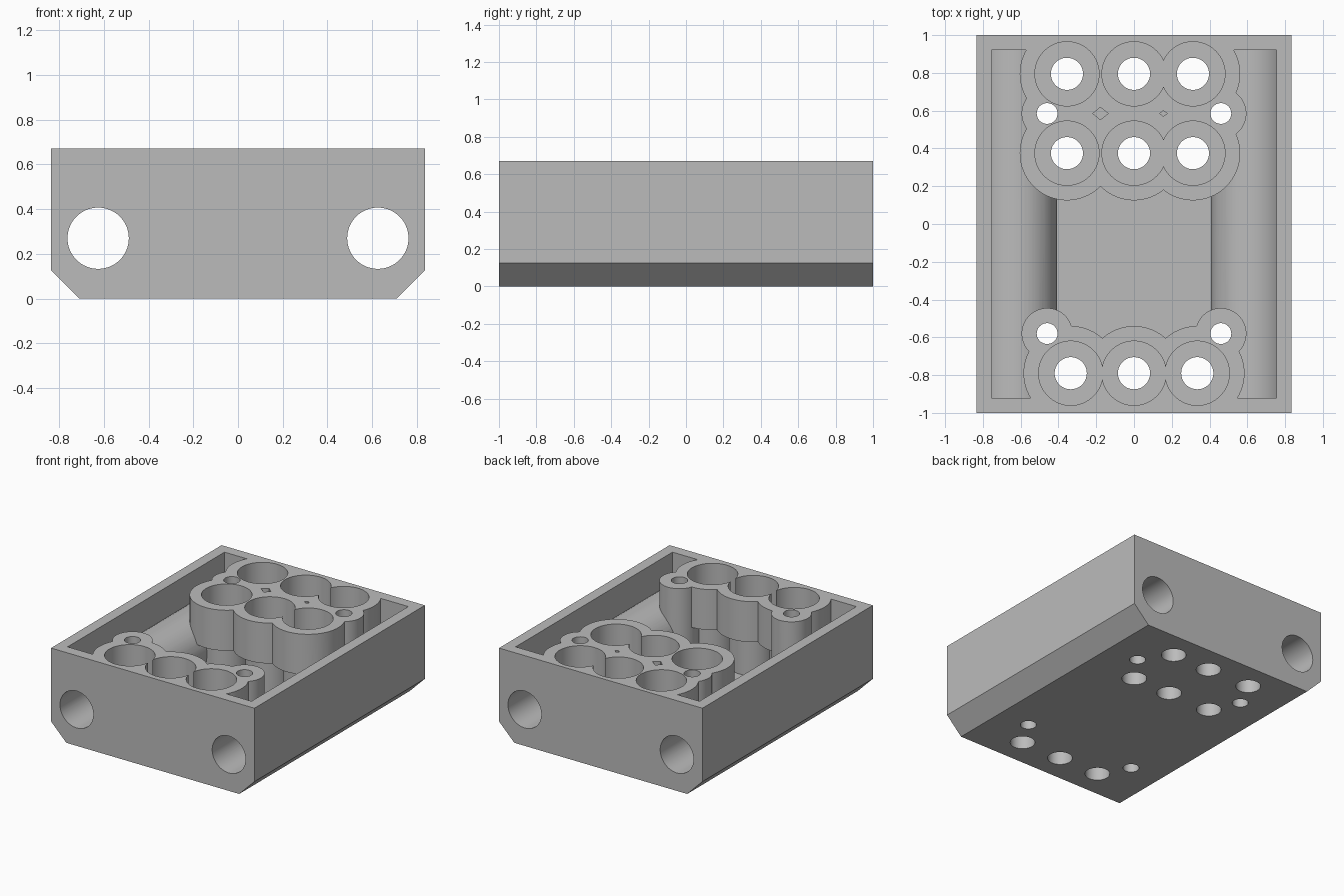
import bpy, bmesh, math
from mathutils import Matrix

old = bpy.data.objects.get("Cube")
if old:
    bpy.data.objects.remove(old, do_unlink=True)

WIDTH, HEIGHT, WALL, CHAMFER = 0.835, 0.67, 0.08, 0.125
ROD_X, ROD_Z, ROD_R = 0.625, 0.27, 0.137
BORE_R, HOLE_R, SCREW_R = 0.17, 0.085, 0.055
BOSS_Z = 0.37
ABOVE, BELOW = 1.0, -0.1

grey = bpy.data.materials.new("plain grey")
grey.use_nodes = True
grey.diffuse_color = (0.5, 0.5, 0.5, 1)
grey.node_tree.nodes["Principled BSDF"].inputs["Base Color"].default_value = (0.5, 0.5, 0.5, 1)


def make(name, bm):
    bmesh.ops.recalc_face_normals(bm, faces=bm.faces)
    mesh = bpy.data.meshes.new(name)
    bm.to_mesh(mesh)
    bm.free()
    mesh.materials.append(grey)
    obj = bpy.data.objects.new(name, mesh)
    bpy.context.collection.objects.link(obj)
    return obj


def prism(name, profile, y):
    """Extrude an x-z profile from -y to y."""
    bm = bmesh.new()
    face = bm.faces.new([bm.verts.new((x, -y, z)) for x, z in profile])
    ext = bmesh.ops.extrude_face_region(bm, geom=[face])
    verts = [v for v in ext["geom"] if isinstance(v, bmesh.types.BMVert)]
    bmesh.ops.translate(bm, verts=verts, vec=(0, 2 * y, 0))
    return make(name, bm)


def block(name, x0, x1, z0, z1, y):
    return prism(name, [(x0, z0), (x1, z0), (x1, z1), (x0, z1)], y)


def cylinder(name, r, depth, matrix):
    bm = bmesh.new()
    bmesh.ops.create_cone(bm, cap_ends=True, segments=64, radius1=r, radius2=r,
                          depth=depth, matrix=matrix)
    return make(name, bm)


def post(name, x, y, r, z0, z1):
    return cylinder(name, r, z1 - z0, Matrix.Translation((x, y, (z0 + z1) / 2)))


def rod(name, x, r):
    turn = Matrix.Rotation(math.pi / 2, 4, 'X')
    return cylinder(name, r, 2.4, Matrix.Translation((x, 0, ROD_Z)) @ turn)


def cut(target, cutter):
    cutter.hide_render = True
    mod = target.modifiers.new("cut", 'BOOLEAN')
    mod.operation, mod.solver, mod.object = 'DIFFERENCE', 'EXACT', cutter
    bpy.context.view_layer.objects.active = target
    bpy.ops.object.modifier_apply(modifier=mod.name)
    bpy.data.objects.remove(cutter, do_unlink=True)


# Positions of the large counterbored sockets and the small screw holes
sockets = [(x, y) for y in (0.795, 0.375) for x in (-0.355, 0, 0.312)]
sockets += [(x, -0.79) for x in (-0.335, 0, 0.335)]
screws = [(x, y) for x in (-0.46, 0.46) for y in (0.585, -0.58)]

# Outer body with chamfered lower edges
housing = prism("housing", [
    (-WIDTH + CHAMFER, 0), (WIDTH - CHAMFER, 0), (WIDTH, CHAMFER),
    (WIDTH, HEIGHT), (-WIDTH, HEIGHT), (-WIDTH, CHAMFER)], 1.0)

# Open cavity, less the tubes and bosses that stay solid inside it
cavity = block("cavity", -WIDTH + WALL, WIDTH - WALL, WALL, 0.8, 1 - WALL)
for side in (-1, 1):
    cut(cavity, rod("rod_tube", side * ROD_X, ROD_R + WALL))
    edges = sorted((side * ROD_X, side * 0.9))
    cut(cavity, block("tube_base", edges[0], edges[1], BELOW, ROD_Z, 1.2))
for x, y in sockets:
    cut(cavity, post("socket_boss", x, y, BORE_R + WALL, BOSS_Z, ABOVE))
    cut(cavity, post("socket_column", x, y, HOLE_R + WALL, BELOW, BOSS_Z + 0.04))
for x, y in screws:
    cut(cavity, post("screw_boss", x, y, SCREW_R + WALL, BELOW, ABOVE))
cut(housing, cavity)

# Drilled holes
for x, y in sockets:
    cut(housing, post("counterbore", x, y, BORE_R, BOSS_Z + WALL, ABOVE))
    cut(housing, post("through_hole", x, y, HOLE_R, BELOW, BOSS_Z + WALL + 0.04))
for x, y in screws:
    cut(housing, post("screw_hole", x, y, SCREW_R, BELOW, ABOVE))
for side in (-1, 1):
    cut(housing, rod("rod_hole", side * ROD_X, ROD_R))

# Smooth round walls, sharp edges
bpy.ops.object.select_all(action='DESELECT')
housing.select_set(True)
bpy.context.view_layer.objects.active = housing
bpy.ops.object.shade_smooth_by_angle(angle=math.radians(30))
